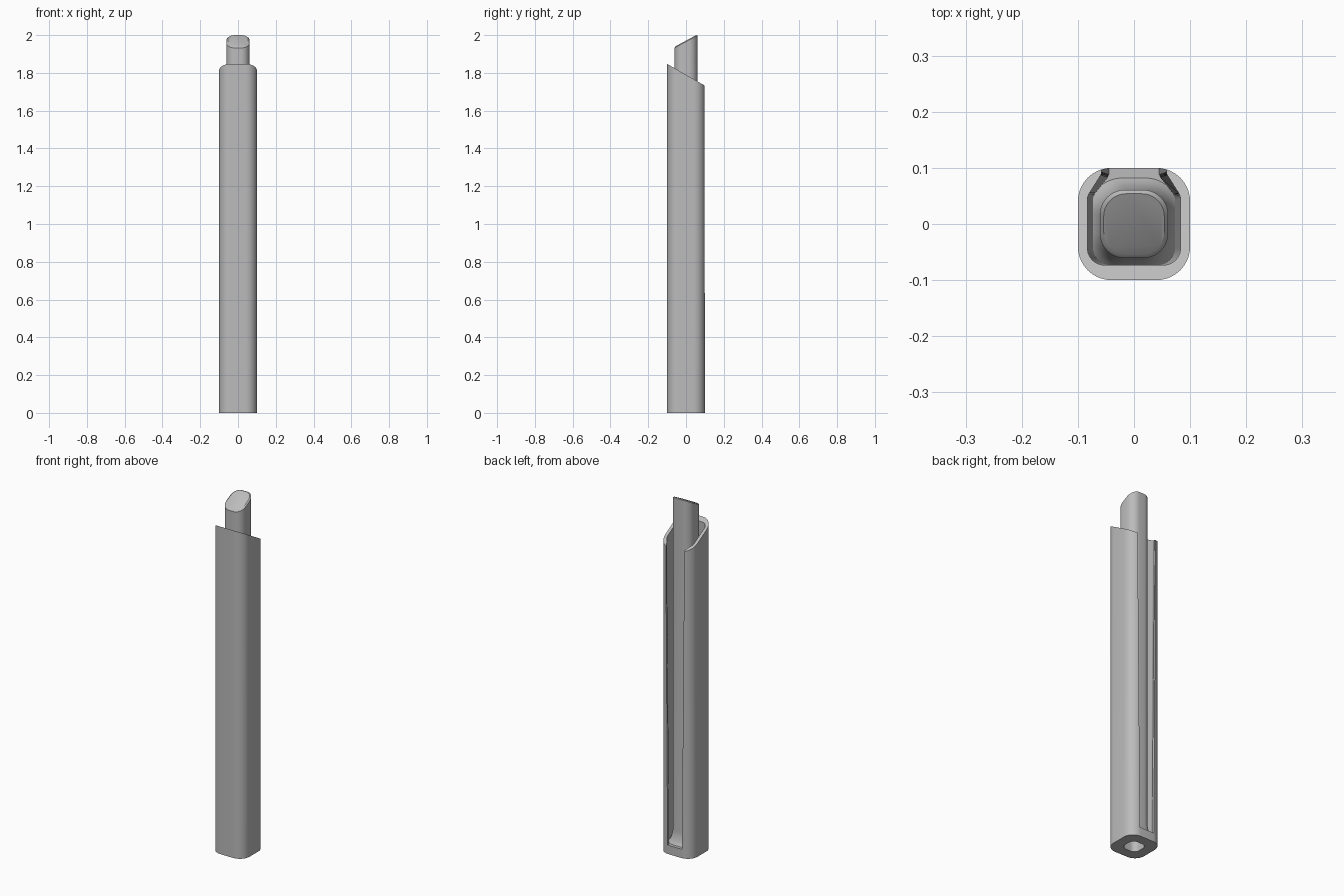
import bpy, bmesh, math
from mathutils import Vector

if "Cube" in bpy.data.objects:
    bpy.data.objects.remove(bpy.data.objects["Cube"], do_unlink=True)

grey = bpy.data.materials.new("plain grey")
grey.use_nodes = True
colour = (0.5, 0.5, 0.5, 1)
grey.diffuse_color = colour
grey.node_tree.nodes["Principled BSDF"].inputs["Base Color"].default_value = colour


def fillet(corners, steps=10):
    """Round the corners (x, y, radius) of a convex-cornered outline."""
    out = []
    for i, (x, y, r) in enumerate(corners):
        p = Vector((x, y))
        if r == 0:
            out.append(p)
            continue
        a = (Vector(corners[i - 1][:2]) - p).normalized()
        b = (Vector(corners[(i + 1) % len(corners)][:2]) - p).normalized()
        half = a.angle(b) / 2
        centre = p + (a + b).normalized() * r / math.sin(half)
        start = (p + a * r / math.tan(half) - centre).normalized()
        end = (p + b * r / math.tan(half) - centre).normalized()
        out += [centre + start.slerp(end, k / steps) * r for k in range(steps + 1)]
    return out


def rounded_square(h, r):
    return fillet([(h, -h, r), (h, h, r), (-h, h, r), (-h, -h, r)])


def mirrored(half):
    return fillet(half + [(-x, y, r) for x, y, r in reversed(half)])


def loft(name, rings):
    """Skin a list of (outline, height, slope along y) and cap both ends."""
    bm = bmesh.new()
    loops = [[bm.verts.new((p.x, p.y, z + slope * p.y)) for p in ring]
             for ring, z, slope in rings]
    for low, high in zip(loops, loops[1:]):
        for i in range(len(low)):
            j = (i + 1) % len(low)
            bm.faces.new((low[i], low[j], high[j], high[i]))
    bm.faces.new(loops[0][::-1])
    bm.faces.new(loops[-1])
    bmesh.ops.recalc_face_normals(bm, faces=bm.faces)
    mesh = bpy.data.meshes.new(name)
    bm.to_mesh(mesh)
    bm.free()
    mesh.materials.append(grey)
    obj = bpy.data.objects.new(name, mesh)
    bpy.context.collection.objects.link(obj)
    return obj


def activate(obj):
    bpy.ops.object.select_all(action='DESELECT')
    obj.select_set(True)
    bpy.context.view_layer.objects.active = obj


def cut(obj, cutter):
    mod = obj.modifiers.new("cut", 'BOOLEAN')
    mod.operation, mod.solver, mod.object = 'DIFFERENCE', 'EXACT', cutter
    activate(obj)
    bpy.ops.object.modifier_apply(modifier=mod.name)


# Outer sleeve with a slanted top
outer = rounded_square(0.1, 0.06)
sleeve = loft("sleeve", [(outer, 0, 0), (outer, 1.79, -0.575)])

# Inner rod: flared foot, slanted tip with a small chamfer
foot = [(0.082, 0.035), (0.082, 0.05), (0.075, 0.06), (0.069, 0.075),
        (0.065, 0.09), (0.062, 0.105), (0.061, 0.12)]
rings = [(rounded_square(h, h * 0.75), z, 0) for h, z in foot]
rings += [(rounded_square(0.061, 0.045), 1.965, 0.54),
          (rounded_square(0.054, 0.04), 1.971, 0.54)]
rod = loft("inner_rod", rings)

# Cavity open at the back, slightly wider towards the top
low = mirrored([(0.073, -0.073, 0.03), (0.073, 0.05, 0.02),
                (0.045, 0.085, 0.01), (0.045, 0.15, 0)])
high = mirrored([(0.083, -0.073, 0.03), (0.083, 0.05, 0.02),
                 (0.058, 0.09, 0.01), (0.058, 0.15, 0)])
cavity = loft("cavity_cutter", [(low, 0.05, 0), (high, 1.8, 0), (high, 2.1, 0)])

# Bore running up from the underside
bore_outline = rounded_square(0.045, 0.03)
bore = loft("bore_cutter", [(bore_outline, -0.1, 0), (bore_outline, 1.9, 0)])

cut(sleeve, cavity)
cut(sleeve, bore)
cut(rod, bore)
for helper in (cavity, bore):
    bpy.data.objects.remove(helper, do_unlink=True)

for obj in (sleeve, rod):
    activate(obj)
    bpy.ops.object.shade_smooth_by_angle(angle=math.radians(30))
